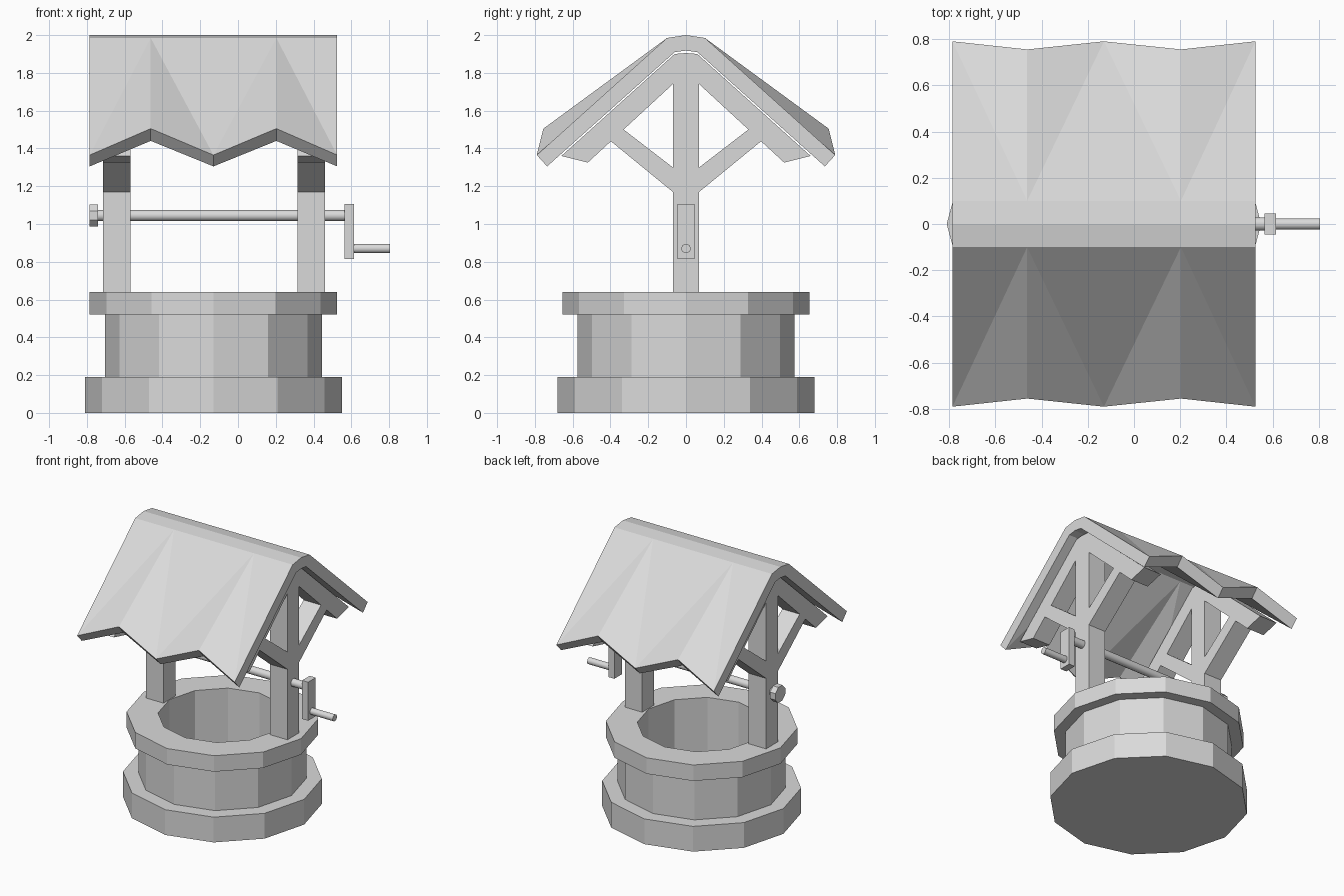
import bpy, bmesh, math
from mathutils import Matrix, Vector

cube = bpy.data.objects.get("Cube")
if cube:
    bpy.data.objects.remove(cube, do_unlink=True)

CX = -0.13          # the well sits off centre because of the crank
grey = bpy.data.materials.new("light_grey")
grey.use_nodes = True
grey.diffuse_color = (0.7, 0.7, 0.7, 1)
grey.node_tree.nodes["Principled BSDF"].inputs["Base Color"].default_value = (0.7, 0.7, 0.7, 1)


def finish(name, bm):
    bmesh.ops.recalc_face_normals(bm, faces=bm.faces[:])
    mesh = bpy.data.meshes.new(name)
    bm.to_mesh(mesh)
    bm.free()
    mesh.materials.append(grey)
    obj = bpy.data.objects.new(name, mesh)
    bpy.context.collection.objects.link(obj)
    return obj


def ring(name, r_out, r_in, z0, z1, sides=12):
    """Twelve-sided stone course; solid when r_in is zero."""
    bm = bmesh.new()
    profile = [(r_out, z0), (r_out, z1)]
    if r_in:
        profile += [(r_in, z1), (r_in, z0)]
    loops = []
    for r, z in profile:
        loops.append([bm.verts.new((CX + r * math.cos(math.tau * k / sides),
                                    r * math.sin(math.tau * k / sides), z)) for k in range(sides)])
    pairs = list(zip(loops, loops[1:]))
    if r_in:
        pairs.append((loops[-1], loops[0]))
    else:
        for loop in loops:
            bm.faces.new(loop)
    for a, b in pairs:
        for k in range(sides):
            n = (k + 1) % sides
            bm.faces.new((a[k], a[n], b[n], b[k]))
    return finish(name, bm)


def plank(name, outline, x0, x1):
    """Extrude a (y, z) outline along x."""
    bm = bmesh.new()
    face = bm.faces.new([bm.verts.new((x0, y, z)) for y, z in outline])
    out = bmesh.ops.extrude_face_region(bm, geom=[face])
    verts = [v for v in out["geom"] if isinstance(v, bmesh.types.BMVert)]
    bmesh.ops.translate(bm, verts=verts, vec=(x1 - x0, 0, 0))
    return finish(name, bm)


def rod(name, x0, x1, z, radius, sides, smooth=True):
    """Cylinder lying along x."""
    bm = bmesh.new()
    place = Matrix.Translation(Vector(((x0 + x1) / 2, 0, z))) @ Matrix.Rotation(math.pi / 2, 4, 'Y') \
        @ Matrix.Rotation(math.pi / sides, 4, 'Z')
    bmesh.ops.create_cone(bm, cap_ends=True, segments=sides, radius1=radius, radius2=radius,
                          depth=x1 - x0, matrix=place)
    obj = finish(name, bm)
    if smooth:
        bpy.ops.object.select_all(action='DESELECT')
        obj.select_set(True)
        bpy.context.view_layer.objects.active = obj
        bpy.ops.object.shade_smooth_by_angle(angle=math.radians(40))
    return obj


# Stone well
ring("well_base", 0.68, 0, 0, 0.19)
ring("well_wall", 0.575, 0.44, 0.19, 0.52)
ring("well_rim", 0.655, 0.44, 0.52, 0.64)

# Posts with braces and rafters
rafter = [(0, 1.905), (0.06, 1.9), (0.66, 1.36), (0.52, 1.325), (0.07, 1.74), (0, 1.8)]
brace = [(0.07, 1.17), (0.40, 1.44), (0.33, 1.50), (0.07, 1.30)]
for side, x0 in (("right", -0.715), ("left", 0.315)):
    x1 = x0 + 0.145
    plank(side + "_post", [(-0.07, 0.63), (0.07, 0.63), (0.07, 1.87), (-0.07, 1.87)], x0, x1)
    for end, s in (("front", -1), ("back", 1)):
        plank(f"{side}_{end}_rafter", [(s * y, z) for y, z in rafter], x0, x1)
        plank(f"{side}_{end}_brace", [(s * y, z) for y, z in brace], x0, x1)

# Roof: zigzag eaves, slopes folded towards the raised points
bm = bmesh.new()
stations = []
for i, x in enumerate((-0.785, -0.462, CX, 0.203, 0.525)):
    eave_out, eave_in = ((0.755, 1.505), (0.70, 1.44)) if i % 2 else ((0.79, 1.365), (0.735, 1.305))
    outer = [(-eave_out[0], eave_out[1]), (-0.1, 1.985), (0, 2), (0.1, 1.985), eave_out]
    inner = [eave_in, (0.06, 1.91), (0, 1.918), (-0.06, 1.91), (-eave_in[0], eave_in[1])]
    stations.append([bm.verts.new((x, y, z)) for y, z in outer + inner])
slopes = {0: (0, 1), 3: (4, 3), 5: (5, 6), 8: (9, 8)}     # eave index, ridge index
for i in range(4):
    a, b = stations[i], stations[i + 1]
    peak, valley = (a, b) if i % 2 == 0 else (b, a)
    for j in range(10):
        if j in slopes:
            e, r = slopes[j]
            bm.faces.new((valley[r], valley[e], peak[e]))
            bm.faces.new((valley[r], peak[e], peak[r]))
        else:
            n = (j + 1) % 10
            bm.faces.new((a[j], a[n], b[n], b[j]))
for s in (stations[0], stations[-1]):
    for j in range(4):
        bm.faces.new((s[j], s[j + 1], s[8 - j], s[9 - j]))
finish("roof", bm)

# Winding gear
rod("axle", -0.76, 0.58, 1.045, 0.03, 12)
rod("axle_cap", -0.785, -0.74, 1.045, 0.063, 8, smooth=False)
plank("crank_arm", [(-0.045, 0.815), (0.045, 0.815), (0.045, 1.105), (-0.045, 1.105)], 0.565, 0.615)
rod("crank_handle", 0.6, 0.805, 0.87, 0.025, 12)
